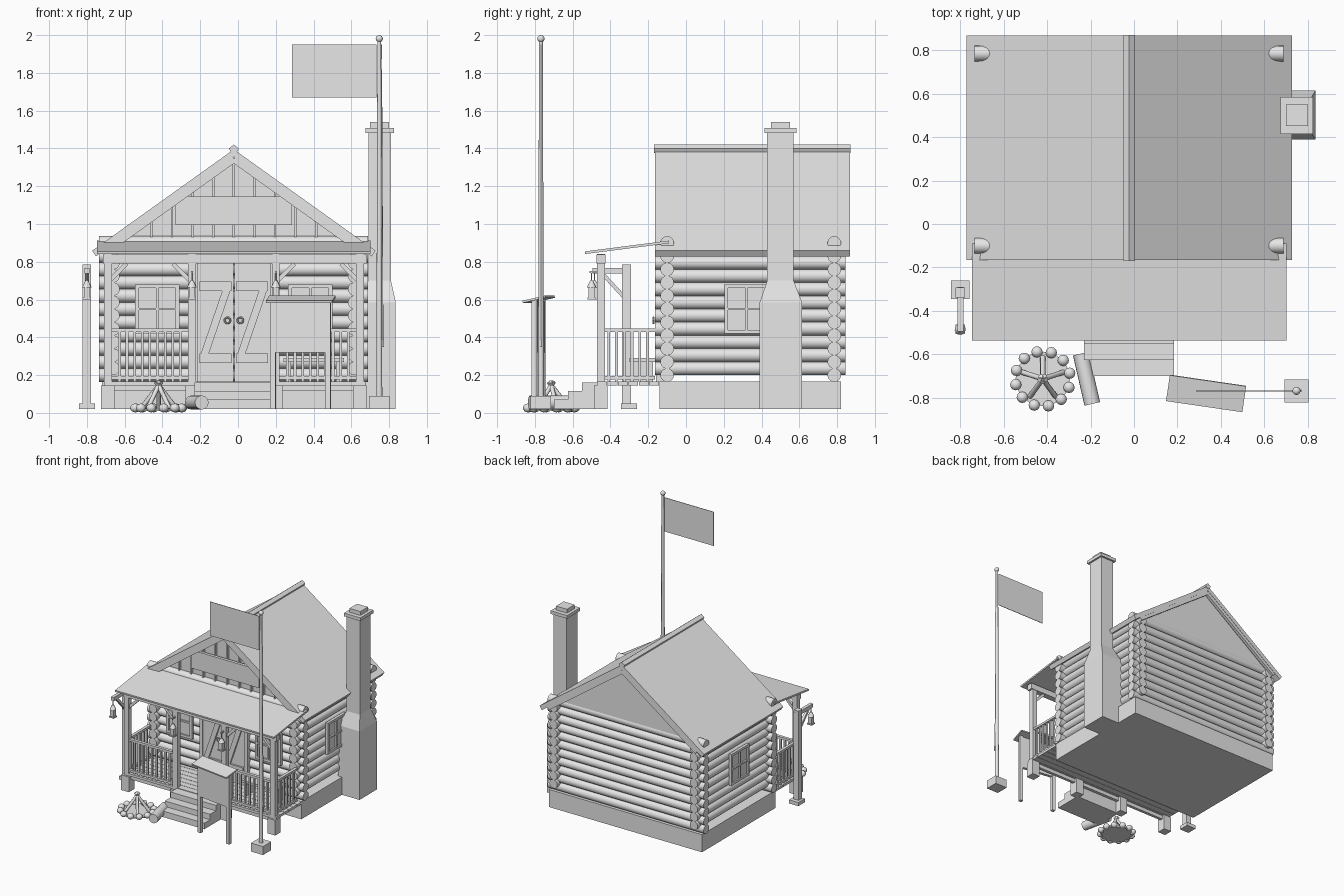
import bpy, bmesh, math
from mathutils import Vector, Matrix

cube = bpy.data.objects.get("Cube")
if cube:
    bpy.data.objects.remove(cube, do_unlink=True)

grey = bpy.data.materials.new("plain_grey")
grey.use_nodes = True
grey.diffuse_color = (0.8, 0.8, 0.8, 1)
grey.node_tree.nodes["Principled BSDF"].inputs["Base Color"].default_value = (0.8, 0.8, 0.8, 1)

CX = -0.022          # centre line of the house
parts, round_objects = {}, []


def bm_of(name):
    return parts.setdefault(name, bmesh.new())


def frame(p, q, hint):
    p, q = Vector(p), Vector(q)
    z = (q - p).normalized()
    x = Vector(hint).cross(z).normalized()
    m = Matrix((x, z.cross(x), z)).transposed().to_4x4()
    m.translation = (p + q) / 2
    return m, (q - p).length


def box(name, x0, x1, y0, y1, z0, z1):
    m = Matrix.Translation(((x0 + x1) / 2, (y0 + y1) / 2, (z0 + z1) / 2))
    bmesh.ops.create_cube(bm_of(name), size=1, matrix=m @ Matrix.Diagonal((x1 - x0, y1 - y0, z1 - z0, 1)))


def beam(name, p, q, w, d, hint=(0, 1, 0)):
    """Square bar from p to q; d is its depth along the hint."""
    m, length = frame(p, q, hint)
    bmesh.ops.create_cube(bm_of(name), size=1, matrix=m @ Matrix.Diagonal((w, d, length, 1)))


def rod(name, p, q, r, r2=None, n=16, hint=(0.3, 0.5, 0.2)):
    m, length = frame(p, q, hint)
    bmesh.ops.create_cone(bm_of(name), cap_ends=True, segments=n, radius1=r,
                          radius2=r if r2 is None else r2, depth=length, matrix=m)


def ball(name, c, r, squash=1):
    bmesh.ops.create_uvsphere(bm_of(name), u_segments=12, v_segments=8, radius=r,
                              matrix=Matrix.Translation(c) @ Matrix.Diagonal((1, 1, squash, 1)))


def prism(name, outline, y0, y1):
    """Extrude an (x, z) outline along y."""
    bm = bm_of(name)
    face = bm.faces.new([bm.verts.new((x, y0, z)) for x, z in outline])
    new = bmesh.ops.extrude_face_region(bm, geom=[face])["geom"]
    bmesh.ops.translate(bm, vec=(0, y1 - y0, 0), verts=[v for v in new if isinstance(v, bmesh.types.BMVert)])


# Foundation and log walls
box("foundation", -0.72, 0.675, -0.14, 0.82, 0.02, 0.165)
for i in range(11):
    z = 0.2 + 0.07 * i
    for y in (-0.10, 0.785):
        rod("end_wall_logs", (-0.735, y, z), (0.688, y, z), 0.036)
    if i < 10:
        for s in (-1, 1):
            x = CX + s * 0.64
            rod("side_wall_logs", (x, -0.165, z + 0.035), (x, 0.845, z + 0.035), 0.036)

# Main roof, ridge cap and gables
SLOPE, RIDGE = 0.715, 1.395
for s in (-1, 1):
    e = CX + s * 0.75
    ez = RIDGE - 0.75 * SLOPE
    prism("roof", [(CX, RIDGE), (e, ez), (e - s * 0.02, ez - 0.03), (CX, RIDGE - 0.04)], -0.165, 0.868)
    for y in (-0.15, 0.853):
        beam("barge_boards", (CX, y, 1.345), (CX + s * 0.68, y, 1.345 - 0.68 * SLOPE), 0.04, 0.025)
prism("ridge_cap", [(CX, 1.42), (CX - 0.026, 1.40), (CX - 0.014, 1.375), (CX + 0.014, 1.375),
                    (CX + 0.026, 1.40)], -0.17, 0.87)
gable = [(CX - 0.66, 0.89), (CX + 0.66, 0.89), (CX, 1.36)]
prism("front_gable", gable, -0.095, -0.07)
prism("back_gable", gable, 0.785, 0.815)
for i in range(-5, 6):
    x = CX + i * 0.109
    box("gable_battens", x - 0.006, x + 0.006, -0.115, -0.09, 0.9, 1.355 - abs(x - CX) * SLOPE)
box("gable_board", -0.33, 0.285, -0.135, -0.11, 0.995, 1.145)

# Chimney with tapered shoulder
box("chimney_base", 0.64, 0.835, 0.39, 0.615, 0.02, 0.585)
box("chimney_stack", 0.69, 0.81, 0.43, 0.57, 0.69, 1.49)
bm = bm_of("chimney_shoulder")
rings = []
for x0, x1, y0, y1, z in ((0.64, 0.835, 0.39, 0.615, 0.585), (0.69, 0.81, 0.43, 0.57, 0.7)):
    rings.append([bm.verts.new(c) for c in ((x0, y0, z), (x1, y0, z), (x1, y1, z), (x0, y1, z))])
for i in range(4):
    j = (i + 1) % 4
    bm.faces.new((rings[0][i], rings[0][j], rings[1][j], rings[1][i]))
box("chimney_cap", 0.675, 0.825, 0.415, 0.585, 1.482, 1.508)
box("chimney_pot", 0.70, 0.80, 0.45, 0.55, 1.508, 1.54)


# Windows: pane, frame and cross bars, placed on a wall
def window(name, centre, side):
    """side is the outward direction of the wall."""
    out = Vector(side)
    along = Vector((0, 0, 1)).cross(out)
    c = Vector(centre)
    up = Vector((0, 0, 1))
    beam(name, c - up * 0.125, c + up * 0.125, 0.21, 0.012, out)
    for k, w in ((-1, 0.02), (0, 0.012), (1, 0.02)):
        o = c + out * 0.008
        beam(name, o + along * 0.107 * k - up * 0.13, o + along * 0.107 * k + up * 0.13, w, 0.022, out)
        beam(name, o + up * 0.12 * k - along * 0.115, o + up * 0.12 * k + along * 0.115, w, 0.022, out)


for s in (-1, 1):
    window("front_windows", (CX + s * 0.405, -0.14, 0.55), (0, -1, 0))
    window("side_windows", (CX + s * 0.68, 0.32, 0.55), (s, 0, 0))

# Double door with Z bracing and ring handles
for s in (-1, 1):
    c = CX + s * 0.097
    box("door_leaves", c - 0.094, c + 0.094, -0.15, -0.12, 0.165, 0.79)
    for z in (0.29, 0.67):
        box("door_braces", c - 0.085, c + 0.085, -0.165, -0.148, z - 0.025, z + 0.025)
    beam("door_braces", (c - 0.065, -0.157, 0.29), (c + 0.065, -0.157, 0.67), 0.04, 0.016)
    box("door_frame", CX + s * 0.205 - 0.014, CX + s * 0.205 + 0.014, -0.16, -0.1, 0.165, 0.8)
    for i in range(8):
        a, b = math.tau * i / 8, math.tau * (i + 1) / 8
        ring = [(CX + s * 0.034 + 0.016 * math.cos(t), -0.172, 0.49 + 0.016 * math.sin(t)) for t in (a, b)]
        rod("door_handles", ring[0], ring[1], 0.005, n=6)
box("door_frame", CX - 0.22, CX + 0.22, -0.16, -0.1, 0.79, 0.82)


# Lanterns hang from short hooks
def lantern(x, y):
    box("lanterns", x - 0.016, x + 0.016, y - 0.016, y + 0.016, 0.61, 0.665)
    box("lanterns", x - 0.022, x + 0.022, y - 0.022, y + 0.022, 0.6, 0.61)
    rod("lanterns", (x, y, 0.665), (x, y, 0.7), 0.026, 0.008, 8)
    rod("lanterns", (x, y, 0.7), (x, y, 0.75), 0.003, n=6)


# Porch: deck, posts, beam, braces, railings and sloping roof
for i in range(6):
    y = -0.47 + i * 0.055
    box("porch_deck", -0.71, 0.678, y, y + 0.052, 0.145, 0.165)
box("deck_joists", -0.70, 0.668, -0.46, -0.435, 0.115, 0.146)
for s in (-1, 1):
    for d in (0.667, 0.222):
        x = CX + s * d
        box("porch_posts", x - 0.021, x + 0.021, -0.472, -0.43, 0.14, 0.84)
        box("post_footings", x - 0.035, x + 0.035, -0.487, -0.415, 0.02, 0.145)
        t = x + (-s if d > 0.5 else s) * 0.1
        beam("porch_braces", (x, -0.45, 0.69), (t, -0.45, 0.79), 0.022, 0.022)
    x = CX + s * 0.222
    lantern(x, -0.5)
    beam("lantern_hooks", (x, -0.46, 0.745), (x, -0.51, 0.745), 0.01, 0.01, (0, 0, 1))
    lo, hi = sorted((CX + s * 0.243, CX + s * 0.646))
    ex = CX + s * 0.667
    for z in (0.185, 0.437):
        box("railings", lo, hi, -0.463, -0.438, z - 0.009, z + 0.009)
        box("railings", ex - 0.012, ex + 0.012, -0.45, -0.165, z - 0.009, z + 0.009)
    for i in range(1, 10):
        x = lo + (hi - lo) * i / 10
        box("balusters", x - 0.007, x + 0.007, -0.457, -0.443, 0.165, 0.437)
    for i in range(1, 7):
        y = -0.45 + 0.041 * i
        box("balusters", ex - 0.007, ex + 0.007, y - 0.007, y + 0.007, 0.165, 0.437)
box("porch_beam", -0.715, 0.682, -0.475, -0.427, 0.79, 0.838)
beam("porch_roof", (CX, -0.535, 0.848), (CX, -0.09, 0.905), 1.447, 0.014, (0, 0, 1))
box("bench", 0.24, 0.56, -0.30, -0.165, 0.27, 0.29)
for x in (0.26, 0.52):
    box("bench", x, x + 0.02, -0.29, -0.175, 0.165, 0.27)

# Steps
for i in range(3):
    box("steps", -0.23, 0.183, -0.70 + i * 0.075, -0.465, 0.02 + 0.045 * i, 0.07 + 0.045 * i)

# Lantern post beside the porch
box("lamp_post", -0.842, -0.757, -0.345, -0.26, 0.02, 0.05)
box("lamp_post", -0.822, -0.778, -0.338, -0.292, 0.05, 0.785)
box("lamp_post", -0.812, -0.786, -0.495, -0.29, 0.738, 0.768)
beam("lamp_post", (-0.8, -0.325, 0.61), (-0.8, -0.45, 0.745), 0.02, 0.02, (1, 0, 0))
lantern(-0.8, -0.485)

# Flagpole and flag
box("flag_footing", 0.693, 0.803, -0.822, -0.715, 0.02, 0.09)
rod("flagpole", (0.748, -0.768, 0.09), (0.748, -0.768, 1.975), 0.016, 0.01)
rod("flag_cleat", (0.768, -0.768, 0.35), (0.768, -0.768, 0.39), 0.006, n=8)
rod("flag_rope", (0.768, -0.768, 0.37), (0.76, -0.768, 1.95), 0.002, n=6)
ball("flagpole_ball", (0.748, -0.768, 1.981), 0.019)
box("flag", 0.285, 0.732, -0.77, -0.766, 1.67, 1.95)

# Notice board, turned slightly
box("notice_board", -0.145, 0.145, -0.012, 0.012, 0.32, 0.59)
for x in (-0.147, 0.147):
    box("notice_board", x - 0.014, x + 0.014, -0.014, 0.014, 0.02, 0.6)
beam("notice_board", (0, -0.06, 0.588), (0, 0.06, 0.615), 0.355, 0.012, (0, 0, 1))
turn = Matrix.Translation((0.332, -0.78, 0)) @ Matrix.Rotation(math.radians(-8.3), 4, 'Z')
bmesh.ops.transform(bm_of("notice_board"), matrix=turn, verts=bm_of("notice_board").verts)

# Campfire and seat log
FX, FY = -0.42, -0.713
for i in range(12):
    a = math.tau * (i + 0.4) / 12
    ball("fire_stones", (FX + 0.127 * math.cos(a), FY + 0.127 * math.sin(a), 0.026), 0.026, 0.9)
for i in range(5):
    a = math.tau * i / 5 + math.pi / 2
    rod("fire_sticks", (FX + 0.1 * math.cos(a), FY + 0.1 * math.sin(a), 0.02),
        (FX - 0.015 * math.cos(a), FY - 0.015 * math.sin(a), 0.165), 0.012, n=8)
rod("fire_bed", (FX, FY, 0.01), (FX, FY, 0.02), 0.125, n=24)
rod("seat_log", (-0.245, -0.597, 0.055), (-0.192, -0.828, 0.055), 0.037)

# Turn every part into an object
SMOOTH = {"end_wall_logs", "side_wall_logs", "flagpole", "flagpole_ball", "fire_stones", "fire_sticks",
          "seat_log", "fire_bed", "lanterns", "door_handles", "flag_rope", "flag_cleat"}
bpy.ops.object.select_all(action='DESELECT')
for name, bm in parts.items():
    bmesh.ops.recalc_face_normals(bm, faces=bm.faces)
    mesh = bpy.data.meshes.new(name)
    bm.to_mesh(mesh)
    bm.free()
    mesh.materials.append(grey)
    ob = bpy.data.objects.new(name, mesh)
    bpy.context.collection.objects.link(ob)
    if name in SMOOTH:
        ob.select_set(True)
        bpy.context.view_layer.objects.active = ob
bpy.ops.object.shade_smooth_by_angle(angle=math.radians(46))
